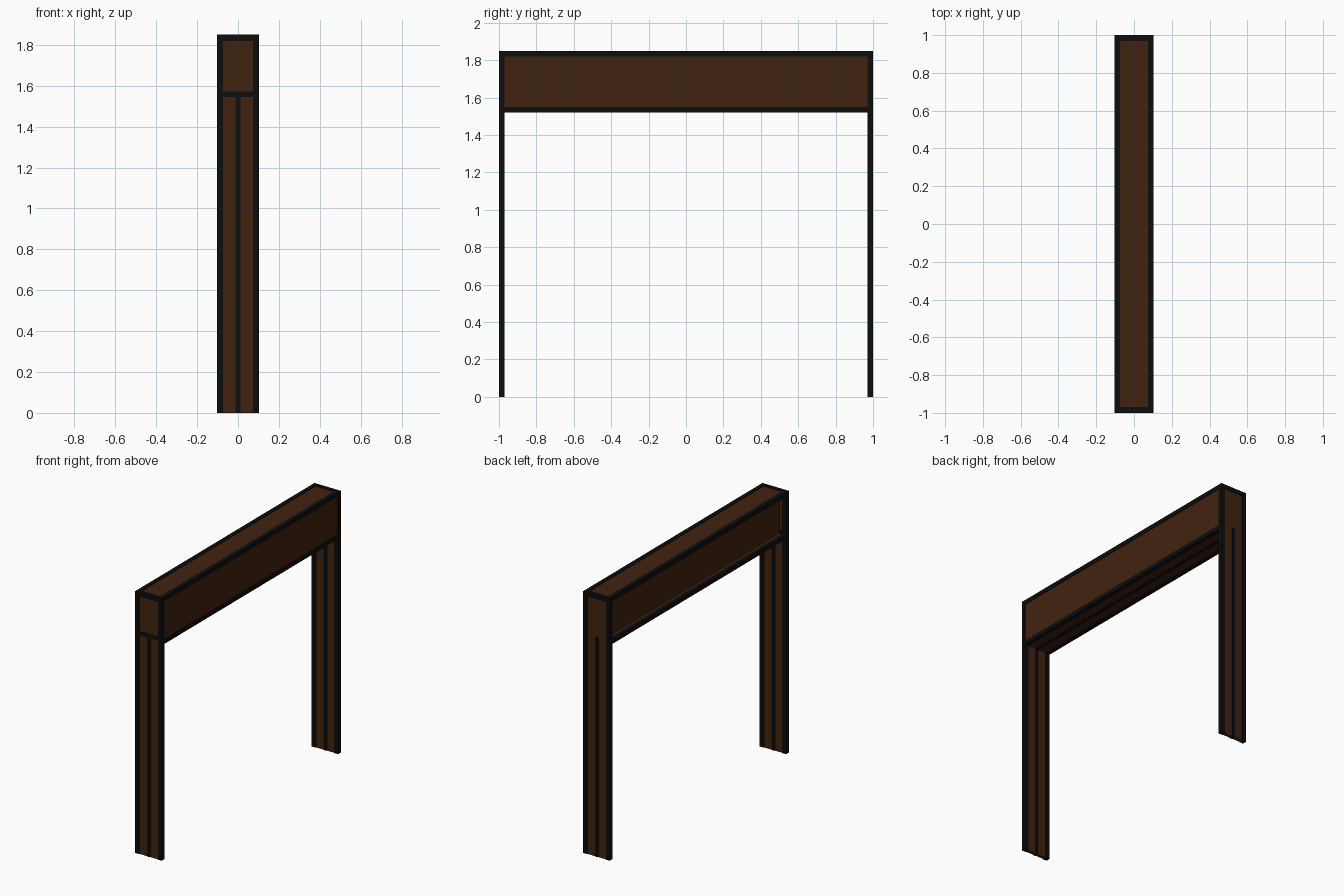
import bpy

if "Cube" in bpy.data.objects:
    bpy.data.objects.remove(bpy.data.objects["Cube"])


def material(name, rgb):
    m = bpy.data.materials.new(name)
    m.diffuse_color = (*rgb, 1)
    m.use_nodes = True
    m.node_tree.nodes["Principled BSDF"].inputs["Base Color"].default_value = m.diffuse_color
    return m


BLACK = material("black metal", (0.004, 0.004, 0.004))
BROWN = material("dark brown wood", (0.053, 0.017, 0.005))


def box(name, x, y, z, mat):
    """Box from (min, max) ranges along each axis."""
    bpy.ops.mesh.primitive_cube_add(size=1, location=[sum(r) / 2 for r in (x, y, z)])
    o = bpy.context.object
    o.name = name
    o.scale = [r[1] - r[0] for r in (x, y, z)]
    bpy.ops.object.transform_apply(location=False, rotation=False, scale=True)
    o.data.materials.append(mat)
    return o


def span(s, a, b):
    """Range a..b, mirrored when s is -1."""
    return (min(s * a, s * b), max(s * a, s * b))


W, L, H, LOW, T = 0.103, 1.0, 1.85, 1.52, 0.03   # half width, half length, height, beam bottom, bar
IN = W - T

# Legs at both ends: two edge posts, a centre strip and a wooden board
for sy, end in ((-1, "front"), (1, "back")):
    y = span(sy, L - T, L)
    for sx, side in ((-1, "left"), (1, "right")):
        box(f"{end}_{side}_post", span(sx, IN, W), y, (0, H), BLACK)
    box(f"{end}_centre_strip", (-0.012, 0.012), y, (0, LOW + T), BLACK)
    box(f"{end}_board", (-IN, IN), span(sy, L - T + 0.004, L - 0.004), (0, H - 0.004), BROWN)
    box(f"{end}_top_rail", (-IN, IN), y, (H - T, H), BLACK)

# Rail across the front leg, under the beam end
box("front_cross_rail", (-IN, IN), (-L, -L + T), (1.545, 1.573), BLACK)

# Beam: long rails along all four edges and under the middle
E = L - T
for sx, side in ((-1, "left"), (1, "right")):
    for z0, level in ((LOW, "lower"), (H - T, "upper")):
        box(f"{side}_{level}_rail", span(sx, IN, W), (-E, E), (z0, z0 + T), BLACK)
box("beam_centre_rail", (-0.012, 0.012), (-E, E), (LOW, LOW + T - 0.008), BLACK)

# Beam boards; the left one is set deeper than the right
box("beam_top_board", (-IN, IN), (-E, E), (H - 0.024, H - 0.004), BROWN)
box("beam_bottom_board", (-IN, IN), (-E, E), (LOW + 0.004, LOW + 0.026), BROWN)
box("beam_right_board", (W - 0.024, W - 0.004), (-E, E), (LOW + 0.01, H - 0.01), BROWN)
box("beam_left_board", (-0.05, -0.03), (-E, E), (LOW + 0.01, H - 0.01), BROWN)
